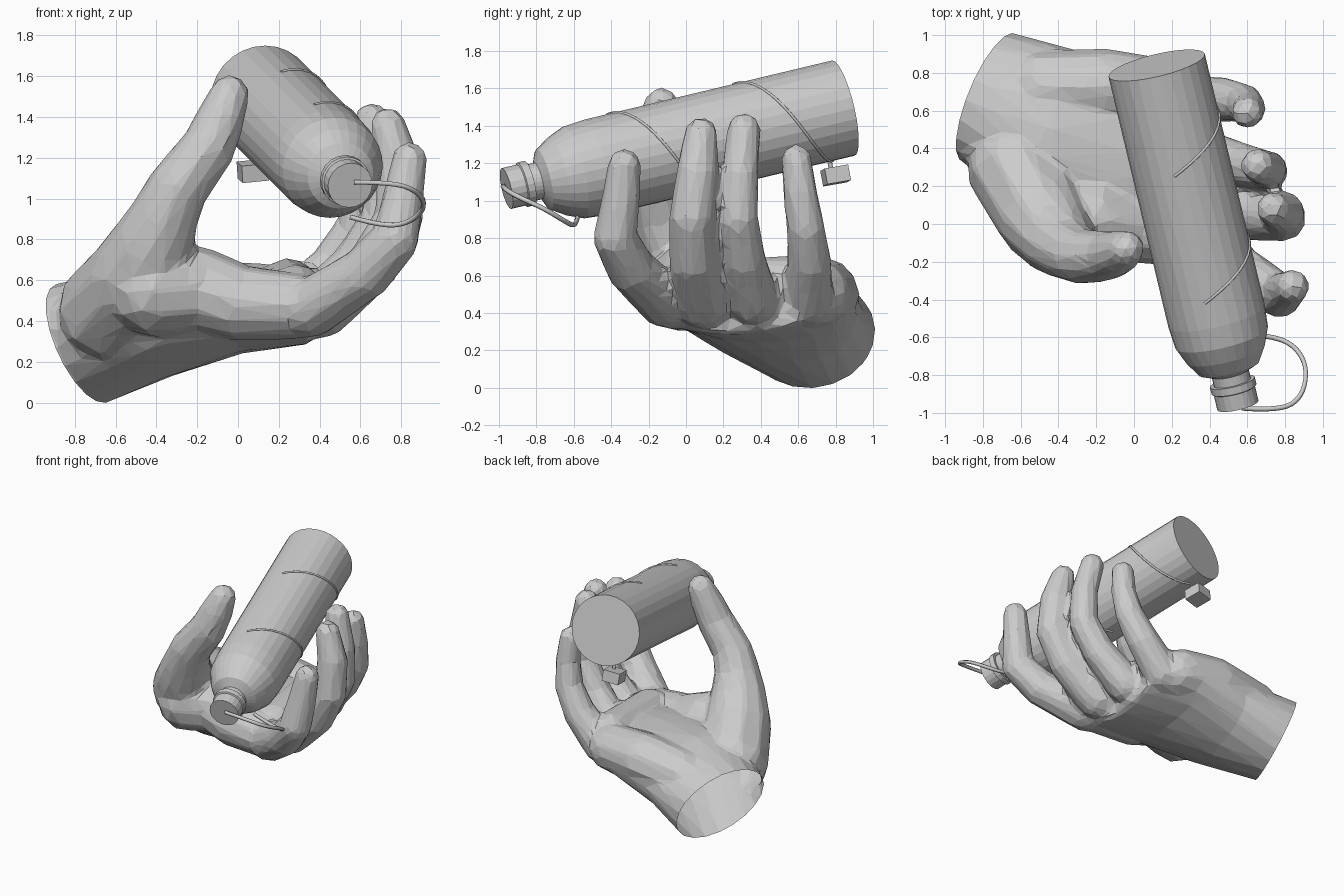
import bpy, bmesh, math
from mathutils import Vector, Matrix

if "Cube" in bpy.data.objects:
    bpy.data.objects.remove(bpy.data.objects["Cube"])

clay = bpy.data.materials.new("plain_grey")
clay.use_nodes = True
GREY = (0.6, 0.6, 0.6, 1)
clay.diffuse_color = GREY
clay.node_tree.nodes["Principled BSDF"].inputs["Base Color"].default_value = GREY


def add_object(name, data, matrix=Matrix()):
    ob = bpy.data.objects.new(name, data)
    ob.matrix_world = matrix
    data.materials.append(clay)
    bpy.context.collection.objects.link(ob)
    return ob


def mesh_object(name, bm, matrix=Matrix()):
    bmesh.ops.recalc_face_normals(bm, faces=bm.faces)
    me = bpy.data.meshes.new(name)
    bm.to_mesh(me)
    bm.free()
    return add_object(name, me, matrix)


def hull(bm, points):
    """Add the convex hull of some points to the mesh."""
    verts = [bm.verts.new(p) for p in points]
    out = bmesh.ops.convex_hull(bm, input=verts)
    loose = [g for g in out["geom_interior"] if isinstance(g, bmesh.types.BMVert)]
    bmesh.ops.delete(bm, geom=loose, context="VERTS")


ball = bmesh.new()
bmesh.ops.create_icosphere(ball, subdivisions=2, radius=1)
BALL = [v.co.copy() for v in ball.verts]
ball.free()


def limb(bm, joints):
    """Tapered limb through joints of (x, y, z, radius)."""
    for a, b in zip(joints, joints[1:]):
        hull(bm, [Vector(j[:3]) + p * j[3] for j in (a, b) for p in BALL])


def section(center, wide, thick, axis):
    """Elliptical cross-section of the palm."""
    wide = Vector(wide)
    thin = Vector(axis).cross(wide).normalized() * thick
    turns = [i * math.tau / 20 for i in range(20)]
    return [Vector(center) + wide * math.cos(t) + thin * math.sin(t) for t in turns]


# Hand: overlapping palm sections and limbs, fused into one low-poly skin
hand = bmesh.new()
wrist, wrist_axis = Vector((-.77, .67, .29)), Vector((.87, -.34, .35))
sections = [
    section(wrist - wrist_axis * .1, (.15, .33, -.07), .31, wrist_axis),
    section(wrist, (.15, .33, -.07), .31, wrist_axis),
    section((-.40, .47, .40), (.10, .45, -.03), .28, (1, -.25, .2)),
    section((0, .38, .45), (.03, .51, 0), .21, (1, -.1, .1)),
    section((.36, .27, .45), (.02, .46, .02), .16, (1, 0, .05)),
]
for a, b in zip(sections, sections[1:]):
    hull(hand, a + b)

# heel of the palm, pad under the fingers, web and thumb
limb(hand, [(-.48, .72, .45, .2), (-.15, .73, .5, .2), (.15, .7, .5, .18)])
limb(hand, [(.28, .05, .53, .15), (.24, .6, .56, .15)])
limb(hand, [(-.42, -.02, .55, .23), (-.2, .02, .56, .21), (0, -.02, .49, .19),
            (.32, -.07, .47, .16)])
limb(hand, [(-.63, .3, .45, .26), (-.5, .06, .6, .25), (-.42, -.06, .76, .21),
            (-.36, -.13, .91, .17), (-.29, -.17, 1.06, .15), (-.145, -.17, 1.25, .135),
            (-.08, -.15, 1.4, .12), (-.04, -.13, 1.51, .098)])

# index, middle, ring and little finger
limb(hand, [(.2, -.02, .47, .16), (.37, -.12, .47, .15), (.62, -.29, .63, .135),
            (.77, -.38, .8, .12), (.81, -.35, 1.0, .105), (.84, -.33, 1.19, .09)])
limb(hand, [(.2, .12, .47, .16), (.42, .08, .46, .145), (.66, .04, .67, .13),
            (.79, .03, .9, .122), (.79, .06, 1.15, .115), (.735, .08, 1.36, .09)])
limb(hand, [(.15, .36, .47, .15), (.38, .36, .47, .14), (.58, .31, .68, .12),
            (.71, .28, .9, .108), (.71, .29, 1.15, .1), (.655, .31, 1.38, .092)])
limb(hand, [(.05, .64, .45, .16), (.28, .65, .47, .14), (.47, .66, .67, .12),
            (.58, .64, .85, .105), (.61, .61, 1.05, .092), (.6, .59, 1.22, .085)])
hand_ob = mesh_object("hand", hand)
remesh = hand_ob.modifiers.new("fuse", "REMESH")
remesh.mode, remesh.voxel_size = "VOXEL", .022
soften = hand_ob.modifiers.new("soften", "SMOOTH")
soften.iterations, soften.factor = 6, .5
facets = hand_ob.modifiers.new("facets", "DECIMATE")
facets.ratio = .05

# Open wrist: trim the fused skin along a slanted plane
fused = hand_ob.evaluated_get(bpy.context.evaluated_depsgraph_get())
skin = bmesh.new()
skin.from_mesh(fused.to_mesh())
fused.to_mesh_clear()
hand_ob.modifiers.clear()
bmesh.ops.bisect_plane(skin, geom=skin.verts[:] + skin.edges[:] + skin.faces[:],
                       plane_co=wrist, plane_no=wrist_axis, clear_inner=True)
skin.to_mesh(hand_ob.data)
skin.free()
hand_ob.data.shade_flat()

# Bottle frame: local z runs from the base to the cap, local y is its upper side
base, tip = Vector((.12, .84, 1.495)), Vector((.55, -.96, 1.065))
along = (tip - base).normalized()
right = Vector((0, 0, 1)).cross(along).normalized()
upper = along.cross(right)
frame = Matrix((right, upper, along)).transposed().to_4x4()
frame.translation = base
LENGTH = (tip - base).length
RADIUS = .262


def lathe(name, profile, sides):
    """Spin (radius, height) points about the bottle axis."""
    bm = bmesh.new()
    verts = [bm.verts.new((r, 0, h)) for r, h in profile]
    edges = [bm.edges.new(pair) for pair in zip(verts, verts[1:])]
    bmesh.ops.spin(bm, geom=verts + edges, cent=(0, 0, 0), axis=(0, 0, 1),
                   angle=math.tau, steps=sides, use_duplicate=False)
    bmesh.ops.remove_doubles(bm, verts=bm.verts, dist=.0005)
    return mesh_object(name, bm, frame)


lathe("bottle", [(0, 0), (RADIUS, 0), (RADIUS, 1.4), (.252, 1.52), (.215, 1.61),
                 (.165, 1.69), (.1, 1.72), (.1, 1.78)], 28)
lathe("cap", [(.1, 1.77), (.122, 1.77), (.122, 1.81), (.112, 1.815),
              (.112, LENGTH), (0, LENGTH)], 20)


def cord(name, points, thickness, matrix=Matrix(), kind="POLY"):
    curve = bpy.data.curves.new(name, "CURVE")
    curve.dimensions = "3D"
    curve.bevel_depth, curve.bevel_resolution = thickness, 1
    curve.use_fill_caps = True
    curve.resolution_u = 5
    line = curve.splines.new(kind)
    line.points.add(len(points) - 1)
    for point, co in zip(line.points, points):
        point.co = (*co, 1)
    if kind == "NURBS":
        line.use_endpoint_u, line.order_u = True, 3
    return add_object(name, curve, matrix)


# Cords wound over the right-hand half of the bottle
for name, start in (("rear_cord", .55), ("front_cord", 1.26)):
    turn = []
    for i in range(19):
        t = i / 18
        a = math.radians(100 - 190 * t)
        turn.append((RADIUS * math.cos(a), RADIUS * math.sin(a), start - .43 * t))
    cord(name, turn, .008, frame)

# Loop from the cap back to the bottle
cord("cap_loop", [(.57, -.975, 1.08), (.77, -.99, 1.08), (.89, -.92, 1.03), (.92, -.76, .96),
                  (.85, -.64, .885), (.72, -.59, .86), (.55, -.58, .91)], .013, kind="NURBS")

# Small tag hanging from the rear cord
cord("tag_string", [(.1, .76, 1.26), (.09, .78, 1.14)], .012)
tag = bmesh.new()
bmesh.ops.create_cube(tag, size=1, matrix=Matrix.Diagonal((.13, .13, .085, 1)))
mesh_object("tag", tag, Matrix.Translation((.072, .8, 1.135))
            @ Matrix.Rotation(.2, 4, "Z") @ Matrix.Rotation(.17, 4, "X")
            @ Matrix.Rotation(-.1, 4, "Y"))
